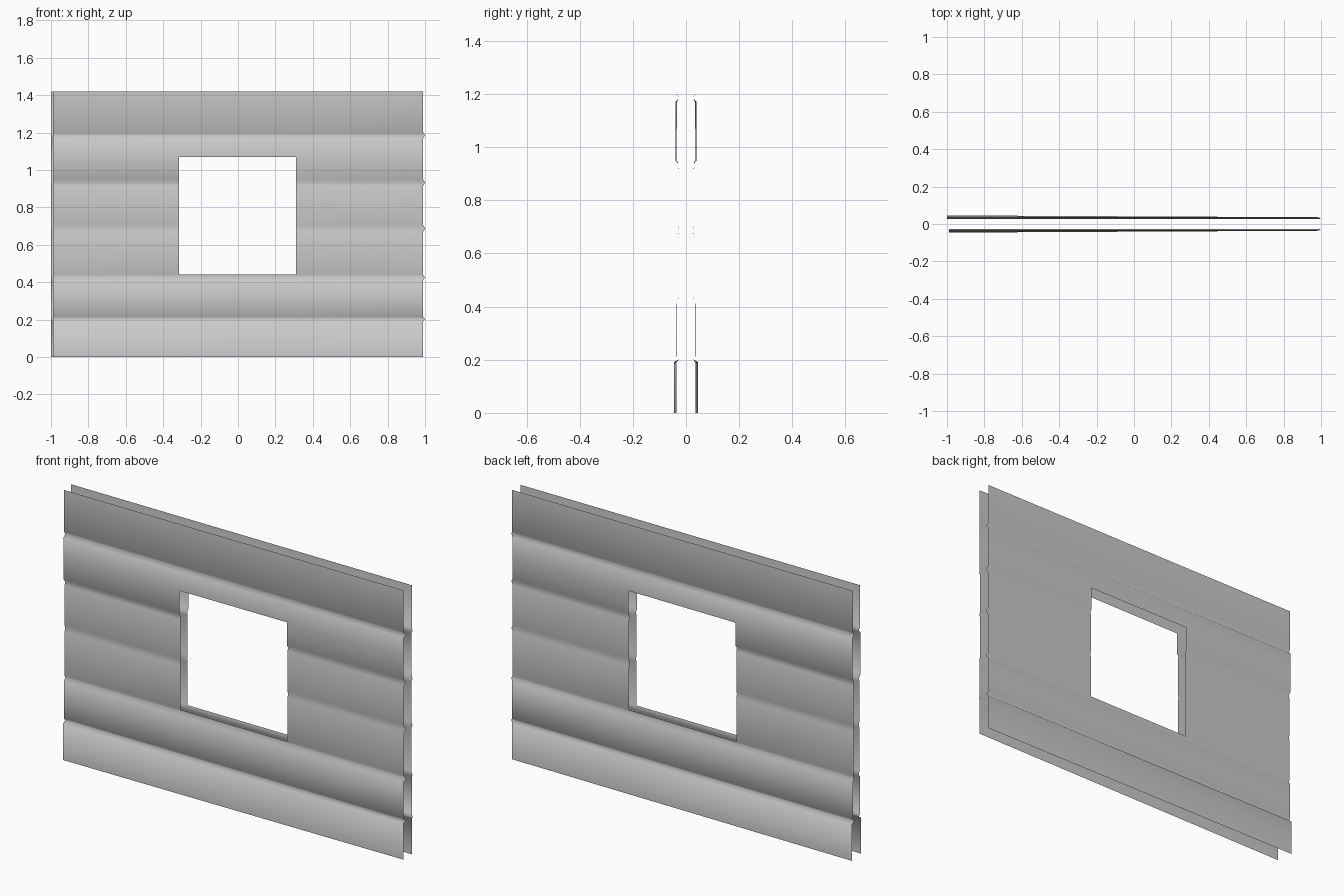
import bpy
import bmesh

cube = bpy.data.objects.get("Cube")
if cube:
    bpy.data.objects.remove(cube)

mat = bpy.data.materials.new("Plain grey")
mat.use_nodes = True
GREY = (0.6, 0.6, 0.6, 1.0)
mat.diffuse_color = GREY
mat.node_tree.nodes["Principled BSDF"].inputs["Base Color"].default_value = GREY

# Plank courses: (bottom, top, depth at -x end, depth at +x end)
COURSES = [
    (0.0, 0.19, 0.046, 0.036),
    (0.215, 0.41, 0.037, 0.036),
    (0.44, 0.67, 0.031, 0.030),
    (0.705, 0.915, 0.031, 0.030),
    (0.95, 1.17, 0.040, 0.034),
    (1.2, 1.42, 0.036, 0.035),
]
NOTCH = 0.026
WIN_X = (-0.315, 0.31)
WIN_Z = (0.44, 1.07)


def profile_rows():
    """Rows of (height, left depth, right depth, right end) going up the wall."""
    rows = []
    for i, (low, high, a, b) in enumerate(COURSES):
        rows.append((low, a, b, 0.99))
        if low < WIN_Z[1] < high:
            rows.append((WIN_Z[1], a, b, 0.99))
        rows.append((high, a, b, 0.99))
        if i + 1 < len(COURSES):
            rows.append(((high + COURSES[i + 1][0]) / 2, NOTCH, NOTCH, 1.0))
    return rows


def wall_sheet(name, side, left_end):
    bm = bmesh.new()
    rows = profile_rows()
    grid = []
    for z, a, b, right_end in rows:
        line = []
        for x in (left_end, *WIN_X, right_end):
            depth = a + (b - a) * (x + 1) / 2
            line.append(bm.verts.new((x, side * depth, z)))
        grid.append(line)
    for r in range(len(rows) - 1):
        middle = (rows[r][0] + rows[r + 1][0]) / 2
        for c in range(3):
            # Leave the window opening empty
            if c == 1 and WIN_Z[0] < middle < WIN_Z[1]:
                continue
            quad = [grid[r][c], grid[r][c + 1], grid[r + 1][c + 1], grid[r + 1][c]]
            face = bm.faces.new(quad if side < 0 else quad[::-1])
            face.smooth = True
    mesh = bpy.data.meshes.new(name)
    bm.to_mesh(mesh)
    bm.free()
    mesh.materials.append(mat)
    obj = bpy.data.objects.new(name, mesh)
    bpy.context.collection.objects.link(obj)


# Two open sheets with a gap between them
wall_sheet("front_wall_sheet", -1, -0.99)
wall_sheet("back_wall_sheet", 1, -1.0)
